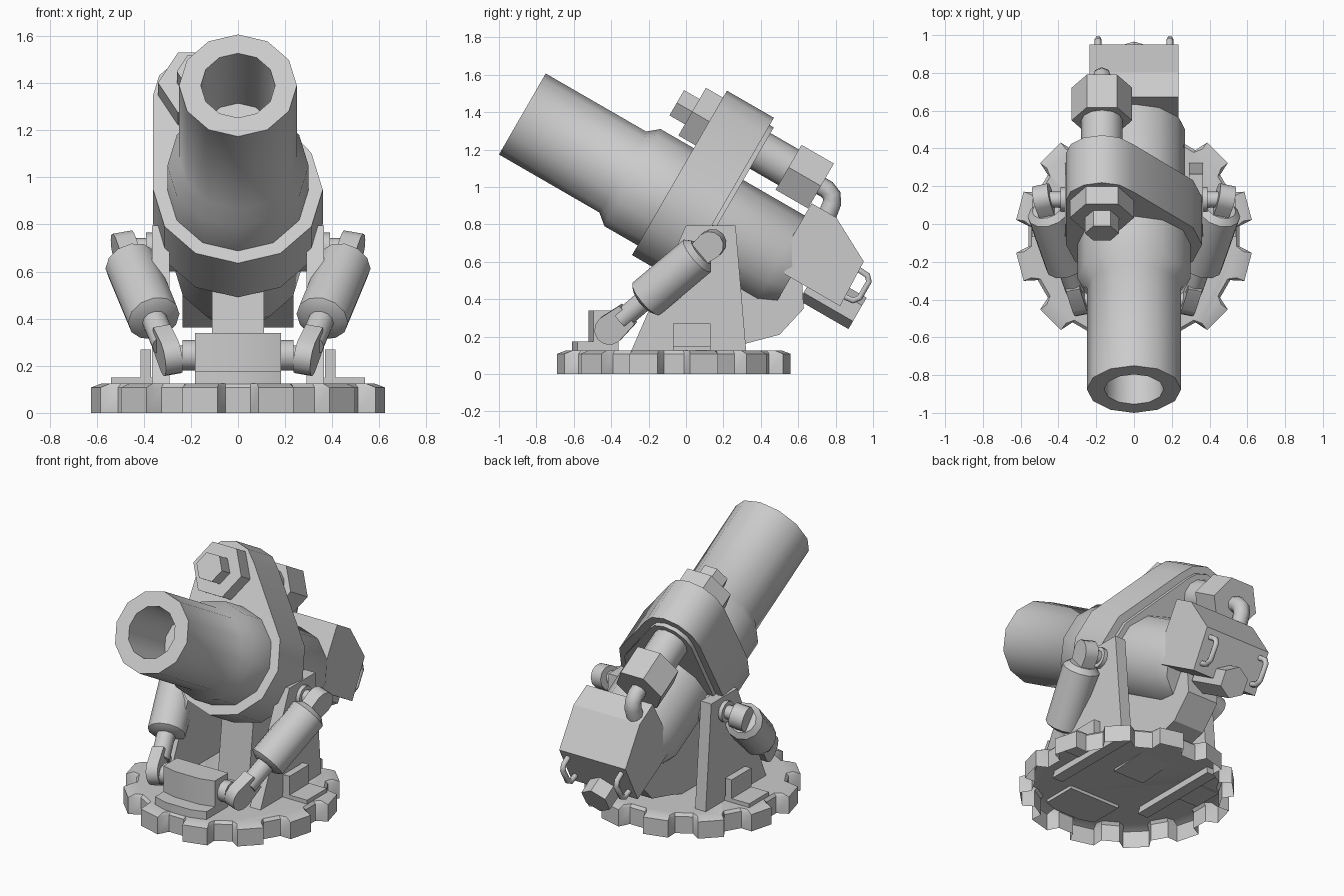
import bpy, bmesh
from math import sin, cos, pi, radians
from mathutils import Vector as V

if "Cube" in bpy.data.objects:
    bpy.data.objects.remove(bpy.data.objects["Cube"])

X, Y, Z = V((1, 0, 0)), V((0, 1, 0)), V((0, 0, 1))
# Barrel frame: D runs from muzzle to breech, U is perpendicular and upward
D = V((0, cos(pi / 6), -0.5))
U = V((0, 0.5, cos(pi / 6)))
MUZZLE = V((0, -0.875, 1.39))


def P(t, u=0, x=0):
    return MUZZLE + D * t + U * u + X * x


def finish(name, bm, smooth=0):
    """Make the object; smooth is the sharp-edge angle in degrees, 0 for flat."""
    bmesh.ops.recalc_face_normals(bm, faces=bm.faces)
    me = bpy.data.meshes.new(name)
    bm.to_mesh(me)
    bm.free()
    if smooth:
        me.shade_smooth()
        me.set_sharp_from_angle(angle=radians(smooth))
    ob = bpy.data.objects.new(name, me)
    bpy.context.collection.objects.link(ob)
    return ob


def loft(name, loops, smooth=0, open_start=False):
    """Skin matching closed loops and cap the ends."""
    bm = bmesh.new()
    rings = [[bm.verts.new(p) for p in loop] for loop in loops]
    n = len(rings[0])
    for a, b in zip(rings, rings[1:]):
        for i in range(n):
            j = (i + 1) % n
            bm.faces.new((a[i], a[j], b[j], b[i]))
    if not open_start:
        bm.faces.new(rings[0])
    bm.faces.new(rings[-1])
    return finish(name, bm, smooth)


def prism(name, pts, vec, smooth=0):
    return loft(name, [pts, [p + vec for p in pts]], smooth)


def turned(name, origin, axis, up, profile, n=12, smooth=36):
    """Turn (radius, distance) pairs around an axis."""
    side = axis.cross(up)
    loops = [[origin + axis * d + (up * cos(2 * pi * k / n) + side * sin(2 * pi * k / n)) * r
              for k in range(n)] for r, d in profile]
    return loft(name, loops, smooth)


def box(name, lo, hi):
    pts = [V((x, y, lo[2])) for x, y in
           ((lo[0], lo[1]), (hi[0], lo[1]), (hi[0], hi[1]), (lo[0], hi[1]))]
    return prism(name, pts, Z * (hi[2] - lo[2]))


def tube(name, pts, r, res=2):
    cu = bpy.data.curves.new(name, 'CURVE')
    cu.dimensions = '3D'
    cu.bevel_depth, cu.bevel_resolution, cu.use_fill_caps = r, res, True
    sp = cu.splines.new('POLY')
    sp.points.add(len(pts) - 1)
    for q, p in zip(sp.points, pts):
        q.co = (*p, 1)
    sp.use_smooth = True
    ob = bpy.data.objects.new(name, cu)
    bpy.context.collection.objects.link(ob)


def collar(name, t0, t1, big, small):
    """Hull around the barrel circle and the smaller upper cylinder circle."""
    bm = bmesh.new()
    for t in (t0, t1):
        for r, u, x in ((big, 0, 0), (small, 0.465, -0.17)):
            for k in range(12):
                a = k * pi / 6
                bm.verts.new(P(t, u + r * cos(a), x + r * sin(a)))
    res = bmesh.ops.convex_hull(bm, input=bm.verts)
    junk = {v for v in res['geom_interior'] + res['geom_unused'] if isinstance(v, bmesh.types.BMVert)}
    bmesh.ops.delete(bm, geom=list(junk), context='VERTS')
    bmesh.ops.dissolve_limit(bm, angle_limit=0.02, verts=bm.verts, edges=bm.edges)
    finish(name, bm, 36)


# Toothed base: a shell open underneath
def base_loop(z, rin, rout):
    pts = []
    for k in range(12):
        for da, r in ((-9.5, rin), (-7, rout), (7, rout), (9.5, rin)):
            a = radians(15 + 30 * k + da)
            pts.append(V((r * cos(a), r * sin(a) - 0.065, z)))
    return pts


loft("toothed_base", [base_loop(0, 0.56, 0.63), base_loop(0.108, 0.56, 0.63),
                      base_loop(0.125, 0.545, 0.585)], 36, open_start=True)

# Barrel with bore, and the breech body behind the collar
turned("barrel", P(0), D, U, [(0.15, 0.41), (0.158, 0), (0.25, 0), (0.25, 0.62),
                              (0.30, 0.68), (0.30, 1.0)], smooth=50)
turned("breech_body", P(0, 0.015), D, U, [(0.27, 1.0), (0.27, 1.58), (0.225, 1.68)])
collar("collar", 0.885, 1.175, 0.36, 0.19)
collar("collar_back_plate", 1.17, 1.2, 0.31, 0.145)

# Upper recoil cylinder with hexagonal nuts
top = P(0, 0.465, -0.17)
turned("front_small_nut", top, D, X, [(0.09, 0.685), (0.09, 0.8)], 6, 0)
turned("front_large_nut", top, D, X, [(0.17, 0.78), (0.17, 0.9)], 6, 0)
turned("recoil_rod", top, D, U, [(0.11, 1.15), (0.11, 1.4)])
turned("rear_large_nut", top, D, X, [(0.16, 1.375), (0.16, 1.575)], 6, 0)
tube("rear_pipe", [P(t, u, -0.17) for t, u in
                   ((1.55, 0.465), (1.61, 0.465), (1.65, 0.45), (1.672, 0.415), (1.685, 0.33))], 0.05)

# Rear block, breech plug and handles
prism("rear_block", [P(t, u, -0.235) for t, u in
                     ((1.578, 0.36), (1.73, 0.36), (1.975, 0.23), (1.985, -0.04),
                      (1.64, -0.04), (1.578, 0.137))], X * 0.47)
turned("breech_plug", P(0, -0.027), D, U, [(0.097, 1.78), (0.097, 2.085)], 6, 0)
for s in (-1, 1):
    tube("handle", [P(t, u, s * 0.19) for t, u in
                    ((1.96, 0.18), (2.03, 0.175), (2.053, 0.15), (2.053, 0.05),
                     (2.03, 0.02), (1.97, 0.015))], 0.018, 1)

# Central rib under the body, and trunnion shaft
prism("lower_rib", [V((-0.11, y, z)) for y, z in
                    ((-0.05, 0.11), (0.2, 0.125), (0.31, 0.16), (0.5, 0.21), (0.63, 0.35),
                     (0.62, 0.5), (0.3, 0.65), (0.02, 0.7))], X * 0.22)
turned("trunnion", V((-0.33, 0.13, 0.7)), X, Z, [(0.1, 0), (0.1, 0.66)])


# Front anchor block with its plinth
def bowed(front, side, z):
    return [V((x, y, z)) for x, y in
            ((-0.182, side), (-0.09, front), (0.09, front), (0.182, side), (0.182, -0.36), (-0.182, -0.36))]


prism("anchor_plinth", bowed(-0.61, -0.58, 0.105), Z * 0.07, 36)
prism("anchor_block", bowed(-0.52, -0.495, 0.17), Z * 0.17, 36)


def knuckle(name, c, direction, axis, r, reach, thick):
    """Rounded lug: half disc at c, straight sides along direction."""
    n = direction.cross(axis)
    pts = [c + (direction * cos(a) + n * sin(a)) * r
           for a in (pi / 2 + k * pi / 6 for k in range(7))]
    pts += [c + direction * reach - n * r * 0.8, c + direction * reach + n * r * 0.8]
    prism(name, [p - axis * thick / 2 for p in pts], axis * thick, 36)


for s in (-1, 1):
    # Side support plates, just passing through the base top
    prism("support_plate", [V((s * 0.29, y, z)) for y, z in
                            ((-0.31, 0.085), (0.325, 0.085), (0.265, 0.795), (0.0, 0.795))],
          X * s * 0.075)
    # Side brackets on the base
    xs = sorted((s * 0.36, s * 0.54))
    box("bracket_foot", (xs[0], -0.07, 0.12), (xs[1], 0.13, 0.15))
    xs = sorted((s * 0.37, s * 0.415))
    box("bracket_wall", (xs[0], -0.07, 0.14), (xs[1], 0.13, 0.27))
    # Slanted struts with lugs and pins
    lo, hi = V((s * 0.29, -0.405, 0.24)), V((s * 0.48, 0.135, 0.695))
    d = (hi - lo).normalized()
    ax = (X - d * d.x).normalized()
    up = ax.cross(d)
    turned("strut_cylinder", lo, d, up, [(0.08, 0.24), (0.113, 0.26), (0.113, 0.63), (0.08, 0.66)])
    turned("strut_rod", lo, d, up, [(0.055, 0.08), (0.055, 0.26)])
    knuckle("strut_lower_lug", lo, d, ax, 0.08, 0.13, 0.075)
    knuckle("strut_upper_lug", hi, -d, ax, 0.075, 0.12, 0.085)
    turned("lower_boss", V((s * 0.17, -0.405, 0.245)), X * s, Z, [(0.065, 0), (0.065, 0.065)])
    turned("lower_pin", V((s * 0.17, -0.405, 0.245)), X * s, Z, [(0.042, 0), (0.042, 0.12)])
    turned("upper_boss", V((s * 0.35, 0.13, 0.70)), X * s, Z, [(0.065, 0), (0.065, 0.04)])
    turned("upper_pin", V((s * 0.35, 0.13, 0.70)), X * s, Z, [(0.042, 0), (0.042, 0.12)])
